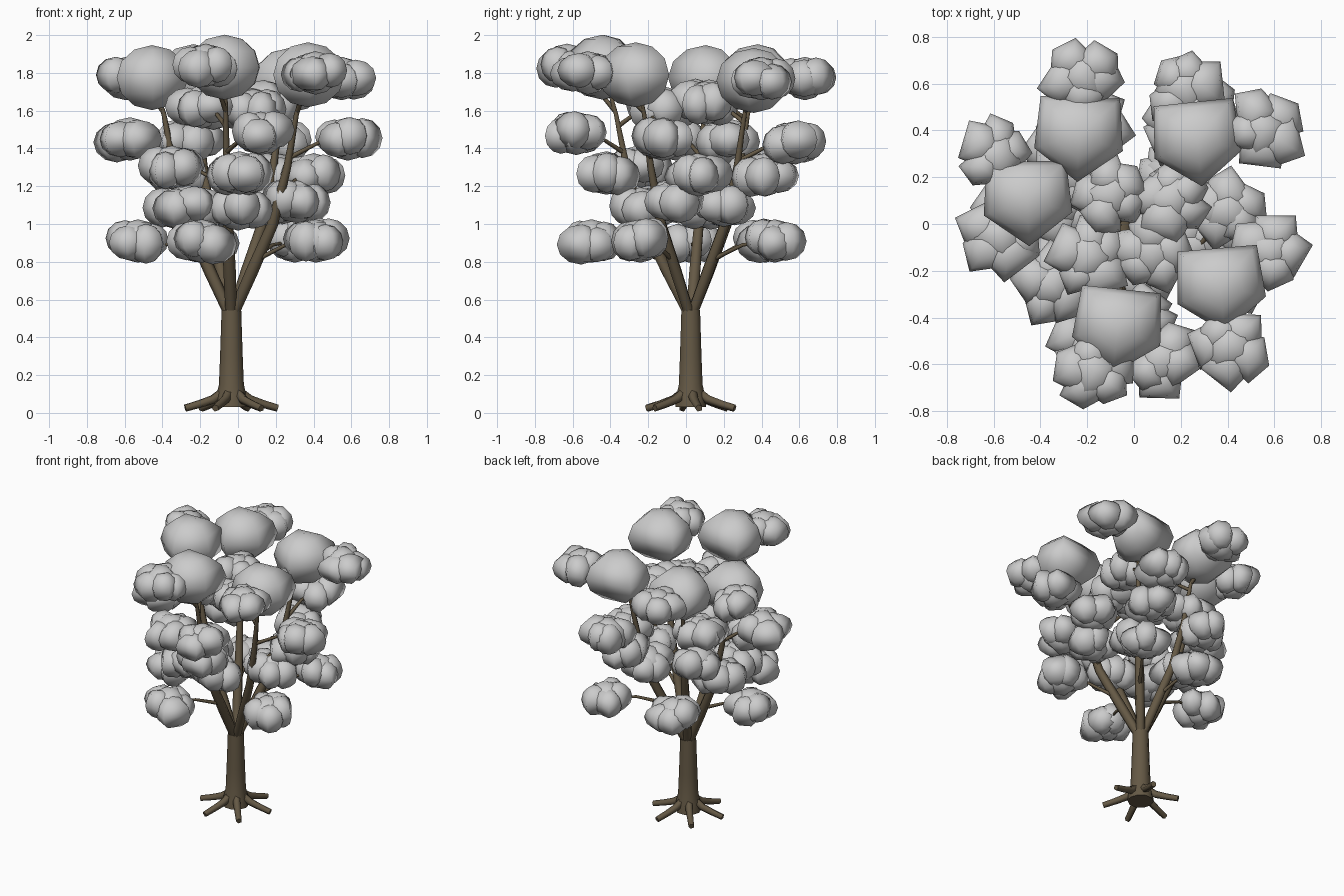
import bpy, bmesh, random
from math import sin, cos, pi, radians
from mathutils import Vector

if "Cube" in bpy.data.objects:
    bpy.data.objects.remove(bpy.data.objects["Cube"])

random.seed(11)
bark = bpy.data.materials.new("bark")
bark.diffuse_color = (0.13, 0.10, 0.06, 1)
bark.use_nodes = True
bark.node_tree.nodes["Principled BSDF"].inputs["Base Color"].default_value = bark.diffuse_color
CX, CY = -0.035, 0.025          # trunk axis


def tube(name, points, radii, sides=6):
    """Tapered tube of rings along a path, capped at both ends."""
    pts = [Vector(p) for p in points]
    bm = bmesh.new()
    rings = []
    for i, p in enumerate(pts):
        d = (pts[min(i + 1, len(pts) - 1)] - pts[max(i - 1, 0)]).normalized()
        ref = Vector((0, 0, 1)) if abs(d.z) < 0.7 else Vector((0, 1, 0))
        u = d.cross(ref).normalized()
        v = d.cross(u)
        rings.append([bm.verts.new(p + radii[i] * (u * cos(2 * pi * k / sides) + v * sin(2 * pi * k / sides)))
                      for k in range(sides)])
    for a, b in zip(rings, rings[1:]):
        for k in range(sides):
            n = (k + 1) % sides
            bm.faces.new((a[k], a[n], b[n], b[k]))
    bm.faces.new(rings[0])
    bm.faces.new(rings[-1])
    finish(name, bm, bark)


def blob(bm, c, r, rz, rot):
    """Low-poly leaf puff: five-sided sphere, wider on one side."""
    rings_n, seg = 6, 5
    c = Vector(c)

    def ring(j):
        t = pi * j / rings_n
        out = []
        for k in range(seg):
            a = radians(-90 + 72 * k)
            y = sin(a)
            x = cos(a) * (1.12 + 0.4 * y)
            s = sin(t) * r
            out.append(bm.verts.new(c + Vector(((x * cos(rot) - y * sin(rot)) * s,
                                                (x * sin(rot) + y * cos(rot)) * s, rz * cos(t)))))
        return out
    rings = [ring(j) for j in range(1, rings_n)]
    top = bm.verts.new(c + Vector((0, 0, rz)))
    bot = bm.verts.new(c - Vector((0, 0, rz)))
    for k in range(seg):
        n = (k + 1) % seg
        bm.faces.new((top, rings[0][k], rings[0][n]))
        bm.faces.new((bot, rings[-1][n], rings[-1][k]))
        for a, b in zip(rings, rings[1:]):
            bm.faces.new((a[k], b[k], b[n], a[n]))


def finish(name, bm, mat=None):
    bmesh.ops.recalc_face_normals(bm, faces=bm.faces)
    for f in bm.faces:
        f.smooth = len(f.verts) < 5
    me = bpy.data.meshes.new(name)
    bm.to_mesh(me)
    bm.free()
    if mat:
        me.materials.append(mat)
    bpy.context.collection.objects.link(bpy.data.objects.new(name, me))


# Trunk with flared foot
tube("trunk", [(CX, CY, z) for z in (0.03, 0.09, 0.15, 0.3, 0.45, 0.545)],
     (0.085, 0.08, 0.066, 0.06, 0.055, 0.052), 10)

# Six straight spreading roots
for i in range(6):
    a = radians(10 + 60 * i)
    tube("root", [(CX + d * cos(a), CY + d * sin(a), z)
                  for d, z in ((0.04, 0.11), (0.1, 0.07), (0.17, 0.047), (0.248, 0.025))],
         (0.028, 0.025, 0.022, 0.02), 5)

# Main branches, each ending in a big crown puff
crowns = [(-0.235, 0.38, 1.78), (-0.455, 0.105, 1.775), (0.27, 0.36, 1.76),
          (0.37, -0.265, 1.79), (-0.07, -0.44, 1.83)]
limbs = []
for i, (x, y, z) in enumerate(crowns):
    path = [(CX + (x - CX) * f, CY + (y - CY) * f, h)
            for f, h in ((0.03, 0.53), (0.27, 0.75), (0.54, 1.0), (0.73, 1.3), (0.85, 1.58), (1.0, z))]
    limbs.append([Vector(p) for p in path])
    tube("branch", path, (0.03, 0.033, 0.029, 0.021, 0.013, 0.009))
    bm = bmesh.new()
    blob(bm, (x, y, z), 0.2, 0.172, radians((-2, 2, 6, 5, -6)[i]))
    finish("crown_puff", bm)


def limb_point(limb, z):
    for a, b in zip(limb, limb[1:]):
        if z <= b.z:
            return a.lerp(b, max(0, (z - a.z) / (b.z - a.z)))
    return limb[-1]


# Leaf clusters in tiers, each carried by a twig from the nearest branch
clusters = [
    # lowest tier
    (-0.19, -0.5, 0.91), (0.41, -0.24, 0.91), (0.3, 0.47, 0.91), (-0.2, 0.42, 0.91), (-0.53, 0.02, 0.91),
    # second tier
    (-0.32, 0.08, 1.09), (0.0, -0.24, 1.08), (0.31, -0.05, 1.12), (0.17, 0.2, 1.1), (-0.26, -0.2, 1.09),
    # third tier
    (-0.35, -0.26, 1.3), (0.01, -0.42, 1.27), (0.4, 0.06, 1.26), (0.2, 0.42, 1.26), (-0.32, 0.33, 1.28),
    # fourth tier
    (0.22, 0.58, 1.43), (0.58, -0.12, 1.45), (0.12, -0.58, 1.48), (-0.57, -0.05, 1.45), (-0.26, 0.22, 1.43),
    # inner crown
    (-0.1, 0.12, 1.65), (0.16, 0.1, 1.64), (-0.19, -0.14, 1.62), (0.08, -0.12, 1.6),
    # top tier
    (-0.59, 0.29, 1.77), (-0.22, 0.63, 1.77), (0.55, 0.4, 1.77), (0.41, -0.52, 1.8), (-0.17, -0.63, 1.84)]
for x, y, z in clusters:
    c = Vector((x, y, z))
    start = min((limb_point(l, min(z - 0.1, 1.6)) for l in limbs), key=lambda p: (p - c).length)
    mid = start.lerp(c, 0.5) + Vector((0, 0, 0.03))
    tube("twig", [start, mid, c], (0.014, 0.01, 0.006), 5)
    bm = bmesh.new()
    a0 = random.uniform(0, 2 * pi)
    blob(bm, c, 0.12, 0.115, a0)
    for k in range(5):
        a = a0 + k * 2 * pi / 5 + random.uniform(-0.25, 0.25)
        d = random.uniform(0.065, 0.085)
        blob(bm, c + Vector((d * cos(a), d * sin(a), random.uniform(-0.02, 0.02))),
             random.uniform(0.09, 0.112), random.uniform(0.092, 0.107), random.uniform(0, 2 * pi))
    finish("leaf_cluster", bm)
